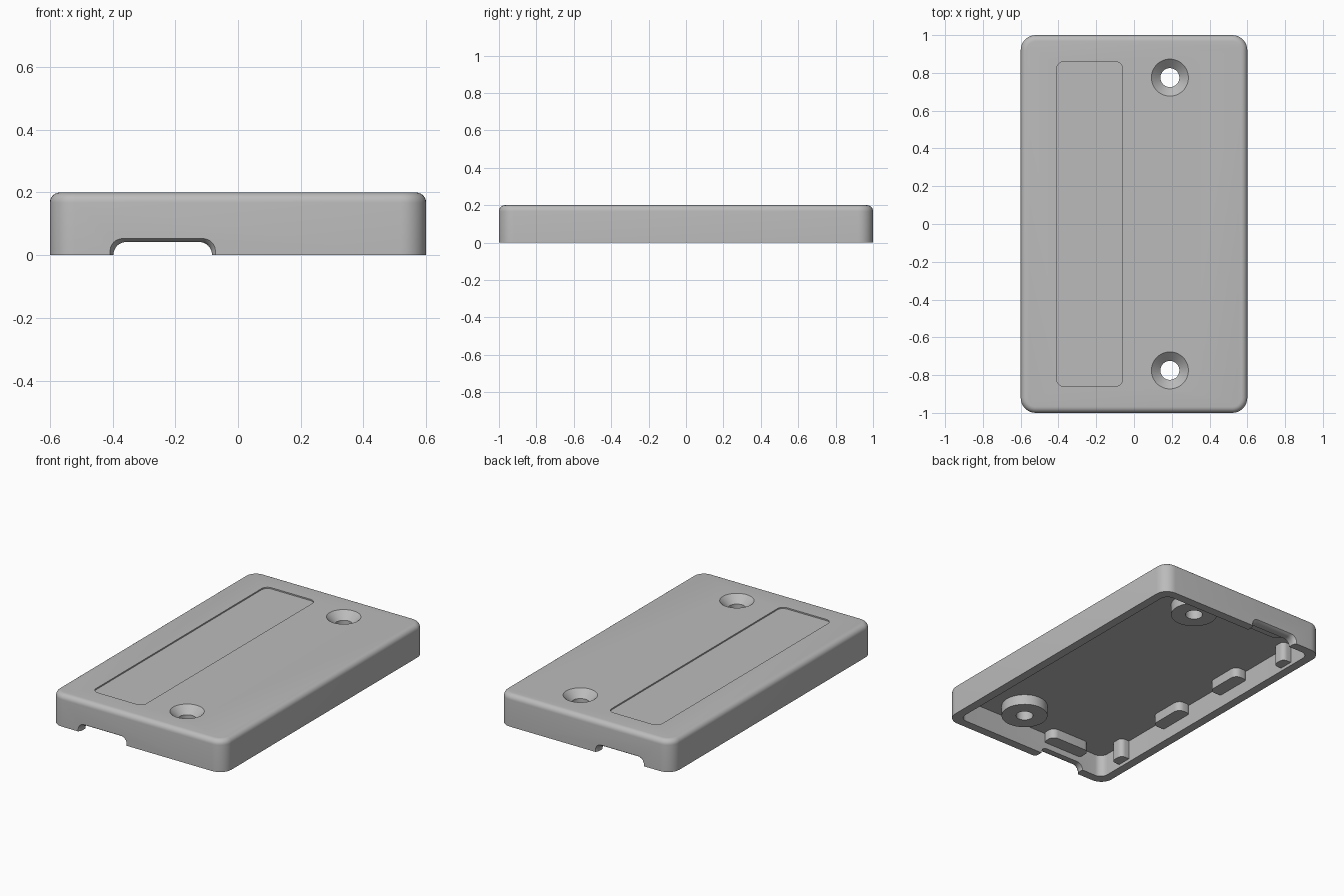
import bpy, bmesh
from math import sin, cos, pi, radians

old = bpy.data.objects.get("Cube")
if old:
    bpy.data.objects.remove(old, do_unlink=True)

grey = bpy.data.materials.new("plain_grey")
grey.use_nodes = True
grey.diffuse_color = (0.5, 0.5, 0.5, 1)
grey.node_tree.nodes["Principled BSDF"].inputs["Base Color"].default_value = (0.5, 0.5, 0.5, 1)


def rounded_rect(cx, cy, hx, hy, r, n=8):
    """Outline of a rectangle with rounded corners, anticlockwise."""
    pts = []
    for k, (sx, sy) in enumerate(((1, 1), (-1, 1), (-1, -1), (1, -1))):
        for i in range(n + 1):
            a = (k + i / n) * pi / 2
            pts.append((cx + sx * (hx - r) + r * cos(a), cy + sy * (hy - r) + r * sin(a)))
    return pts


def circle(cx, cy, r, n=48):
    return [(cx + r * cos(2 * pi * i / n), cy + r * sin(2 * pi * i / n)) for i in range(n)]


def loft(name, rings, closed=False):
    """Skin a list of equal rings of 3D points; cap the ends or join them."""
    bm = bmesh.new()
    loops = [[bm.verts.new(p) for p in ring] for ring in rings]
    pairs = list(zip(loops, loops[1:]))
    if closed:
        pairs.append((loops[-1], loops[0]))
    else:
        bm.faces.new(loops[0])
        bm.faces.new(loops[-1])
    for a, b in pairs:
        for i in range(len(a)):
            j = (i + 1) % len(a)
            bm.faces.new((a[i], a[j], b[j], b[i]))
    bmesh.ops.recalc_face_normals(bm, faces=bm.faces)
    mesh = bpy.data.meshes.new(name)
    bm.to_mesh(mesh)
    bm.free()
    mesh.materials.append(grey)
    ob = bpy.data.objects.new(name, mesh)
    bpy.context.collection.objects.link(ob)
    return ob


def level(outline, z):
    return [(x, y, z) for x, y in outline]


def prism(name, outline, z0, z1):
    return loft(name, [level(outline, z0), level(outline, z1)])


def cut(target, cutter):
    """Subtract the cutter, then remove it."""
    mod = target.modifiers.new("cut", 'BOOLEAN')
    mod.operation, mod.solver, mod.object = 'DIFFERENCE', 'EXACT', cutter
    cutter.hide_render = True
    bpy.context.view_layer.objects.active = target
    bpy.ops.object.modifier_apply(modifier=mod.name)
    bpy.data.objects.remove(cutter, do_unlink=True)


def smooth(ob):
    bpy.ops.object.select_all(action='DESELECT')
    ob.select_set(True)
    bpy.context.view_layer.objects.active = ob
    bpy.ops.object.shade_smooth_by_angle(angle=radians(30))


HX, HY, TOP, CEIL, WALL, FILLET = 0.6, 1.0, 0.2, 0.14, 0.055, 0.032
HOLE_X, HOLE_Y, NOTCH_X = 0.19, 0.775, -0.24

# Tray body with a filleted top edge
rings = [level(rounded_rect(0, 0, HX, HY, 0.08), 0)]
for i in range(7):
    a = i / 6 * pi / 2
    d = FILLET * (1 - cos(a))
    rings.append(level(rounded_rect(0, 0, HX - d, HY - d, 0.08 - d), TOP - FILLET + FILLET * sin(a)))
shell = loft("cover_shell", rings)

# Hollow underside and shallow label recess on top
cut(shell, prism("cavity", rounded_rect(0, 0, HX - WALL, HY - WALL, 0.05), -0.1, CEIL))
cut(shell, prism("label_recess", rounded_rect(-0.235, 0, 0.175, 0.86, 0.04), TOP - 0.008, TOP + 0.1))

# Countersunk screw holes
for s in (-1, 1):
    steps = ((0.05, 0.1), (0.05, 0.155), (0.098, TOP), (0.098, TOP + 0.05))
    cut(shell, loft("screw_hole", [level(circle(HOLE_X, s * HOLE_Y, r), z) for r, z in steps]))


def notch_ring(y, grow):
    """Cable notch section: an arch with rounded upper corners."""
    return [(x, y, z) for x, z in rounded_rect(NOTCH_X, 0, 0.157 + grow, 0.042 + grow, 0.04)]


# Cable notches through both short walls, flared outward
for s in (-1, 1):
    flare = ((0.9, 0), (0.975, 0), (0.988, 0.003), (1.0, 0.011), (1.05, 0.011))
    cut(shell, loft("notch", [notch_ring(s * y, g) for y, g in flare]))
smooth(shell)

# Screw bosses under the holes
for s, side in ((-1, "front"), (1, "back")):
    section = ((0.05, 0.075), (0.135, 0.075), (0.135, CEIL + 0.005), (0.05, CEIL + 0.005))
    smooth(loft(side + "_screw_boss",
                [level(circle(HOLE_X, s * HOLE_Y, r), z) for r, z in section], closed=True))


def tab(name, cx, cy, hx, hy, r, z0):
    smooth(prism(name, rounded_rect(cx, cy, hx, hy, r), z0, CEIL + 0.005))


# Support tabs and posts along the inner walls
for s, side in ((-1, "front"), (1, "back")):
    tab(side + "_side_tab", -0.51, s * 0.26, 0.05, 0.12, 0.04, 0.08)
    tab(side + "_end_tab", NOTCH_X, s * 0.91, 0.14, 0.05, 0.04, 0.08)
    tab(side + "_post", -0.53, s * 0.74, 0.045, 0.045, 0.03, 0.02)
tab("long_tab", 0.51, 0, 0.05, 0.4, 0.04, 0.08)
